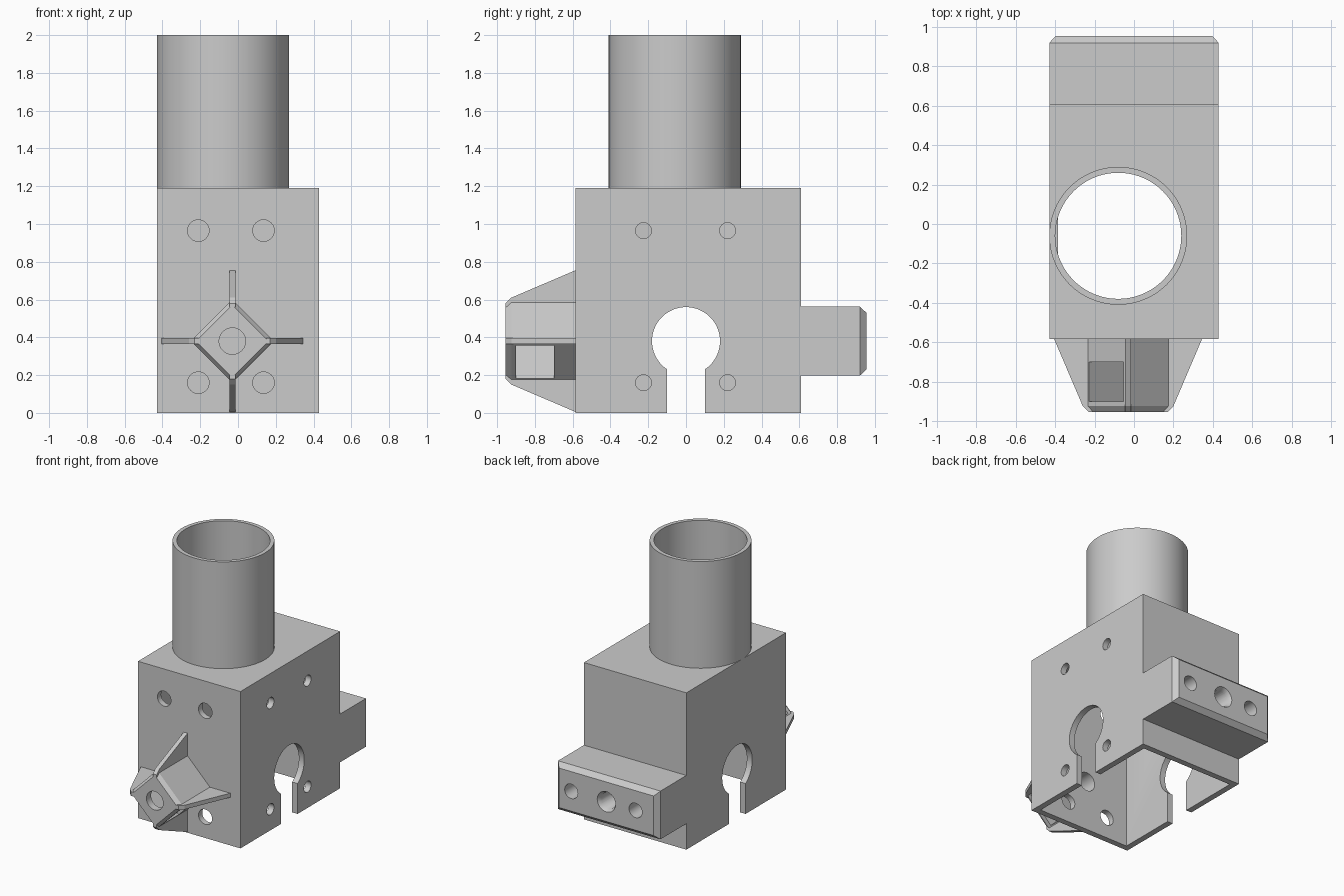
import bpy, bmesh, math
from mathutils import Matrix, Vector

if "Cube" in bpy.data.objects:
    bpy.data.objects.remove(bpy.data.objects["Cube"])

grey = bpy.data.materials.new("plain_grey")
grey.use_nodes = True
colour = (0.6, 0.6, 0.6, 1)
grey.diffuse_color = colour
grey.node_tree.nodes["Principled BSDF"].inputs["Base Color"].default_value = colour


def loft(name, rings):
    """Solid skinned through matching rings of points, capped at both ends."""
    bm = bmesh.new()
    loops = [[bm.verts.new(p) for p in ring] for ring in rings]
    n = len(loops[0])
    for a, b in zip(loops, loops[1:]):
        for i in range(n):
            j = (i + 1) % n
            bm.faces.new((a[i], a[j], b[j], b[i]))
    bm.faces.new(loops[0])
    bm.faces.new(loops[-1])
    bmesh.ops.recalc_face_normals(bm, faces=bm.faces)
    mesh = bpy.data.meshes.new(name)
    bm.to_mesh(mesh)
    bm.free()
    obj = bpy.data.objects.new(name, mesh)
    bpy.context.collection.objects.link(obj)
    mesh.materials.append(grey)
    return obj


def box(name, x0, x1, y0, y1, z0, z1):
    return loft(name, [[(x0, y0, z), (x1, y0, z), (x1, y1, z), (x0, y1, z)] for z in (z0, z1)])


def rod(name, axis, start, length, r0, r1=None, sides=64):
    """Round rod or cone from a start point along an axis."""
    turn = Vector(axis).to_track_quat("Z", "Y")
    rings = []
    for r, h in ((r0, 0), (r1 or r0, length)):
        rings.append([Vector(start) + turn @ Vector((r * math.cos(t), r * math.sin(t), h))
                      for t in (2 * math.pi * i / sides for i in range(sides))])
    return loft(name, rings)


def cut(obj, *cutters):
    for c in cutters:
        mod = obj.modifiers.new("cut", "BOOLEAN")
        mod.operation, mod.solver, mod.object = "DIFFERENCE", "EXACT", c
        bpy.context.view_layer.objects.active = obj
        bpy.ops.object.modifier_apply(modifier=mod.name)
        bpy.data.objects.remove(c)


W, FRONT, BACK, TOP, WALL = 0.43, -0.585, 0.61, 1.19, 0.045
TX, TY, T_IN, T_OUT = -0.08, -0.06, 0.32, 0.35
CX, CZ = -0.03, 0.38

# Hollow housing, open underneath
housing = box("housing", -W, W, FRONT, BACK, 0, TOP)
cut(housing,
    box("cavity", -W + WALL, W - WALL, FRONT + WALL, BACK - WALL, -0.1, TOP - WALL),
    rod("tube_opening", (0, 0, 1), (TX, TY, 1), 0.4, T_IN, sides=96),
    rod("side_bore", (1, 0, 0), (-0.6, 0, CZ), 1.2, 0.18),
    box("side_slot", -0.6, 0.6, -0.1, 0.1, -0.1, CZ),
    rod("socket_bore", (0, 1, 0), (CX, FRONT - 0.1, CZ), 0.2, 0.07))
for z in (0.16, 0.965):
    for x in (-0.21, 0.135):
        cut(housing, rod("front_hole", (0, 1, 0), (x, FRONT - 0.1, z), 0.2, 0.057, sides=32))
    for y in (-0.225, 0.22):
        cut(housing, rod("side_hole", (1, 0, 0), (W - 0.1, y, z), 0.2, 0.042, sides=32))

# Tube on the roof
tube = rod("tube", (0, 0, 1), (TX, TY, TOP), 2 - TOP, T_OUT, sides=96)
cut(tube, rod("tube_bore", (0, 0, 1), (TX, TY, 1), 1.2, T_IN, sides=96))

# Chamfered mounting block at the back, with blind holes
rings = []
for y, c in ((BACK, 0), (0.92, 0), (0.955, 0.033)):
    x, h = W - c, 0.183 - c
    rings.append([(-x, y, CZ - h), (x, y, CZ - h), (x, y, CZ + h), (-x, y, CZ + h)])
back_block = loft("back_block", rings)
cut(back_block,
    rod("centre_hole", (0, -1, 0), (0, 1, CZ), 0.3, 0.06, sides=32),
    rod("countersink", (0, -1, 0), (0, 0.975, CZ), 0.05, 0.088, 0.06, sides=32),
    *[rod("outer_hole", (0, -1, 0), (x, 1, CZ), 0.3, 0.055, sides=32) for x in (0.295, -0.245)])

# Diamond socket at the front, with a bore and a crosswise slot
rings = []
for y, r in ((FRONT, 0.22), (-0.925, 0.22), (-0.955, 0.192)):
    rings.append([(CX + r, y, CZ), (CX, y, CZ + r), (CX - r, y, CZ), (CX, y, CZ - r)])
socket = loft("diamond_socket", rings)
slot = box("slot", -0.4, 0.4, -0.9, -0.7, -0.124, 0.124)
slot.data.transform(Matrix.Translation((CX, 0, CZ)) @ Matrix.Rotation(math.radians(45), 4, "Y"))
cut(socket, slot, rod("bore", (0, 1, 0), (CX, -1.1, CZ), 0.6, 0.07))

# Four tapered fins bracing the socket
profile = [(0.2, FRONT), (0.375, FRONT), (0.23, -0.925), (0.2, -0.955), (0.18, -0.955), (0.2, -0.91)]
for i, side in enumerate(("left", "upper", "right", "lower")):
    fin = loft(side + "_fin", [[(r, y, z) for r, y in profile] for z in (-0.016, 0.016)])
    fin.data.transform(Matrix.Translation((CX, 0, CZ)) @ Matrix.Rotation(-i * math.pi / 2, 4, "Y"))

# Smooth the round walls, keep edges sharp
bpy.ops.object.select_all(action="DESELECT")
for obj in (housing, tube, back_block, socket):
    obj.select_set(True)
    bpy.context.view_layer.objects.active = obj
bpy.ops.object.shade_smooth_by_angle(angle=math.radians(30))
